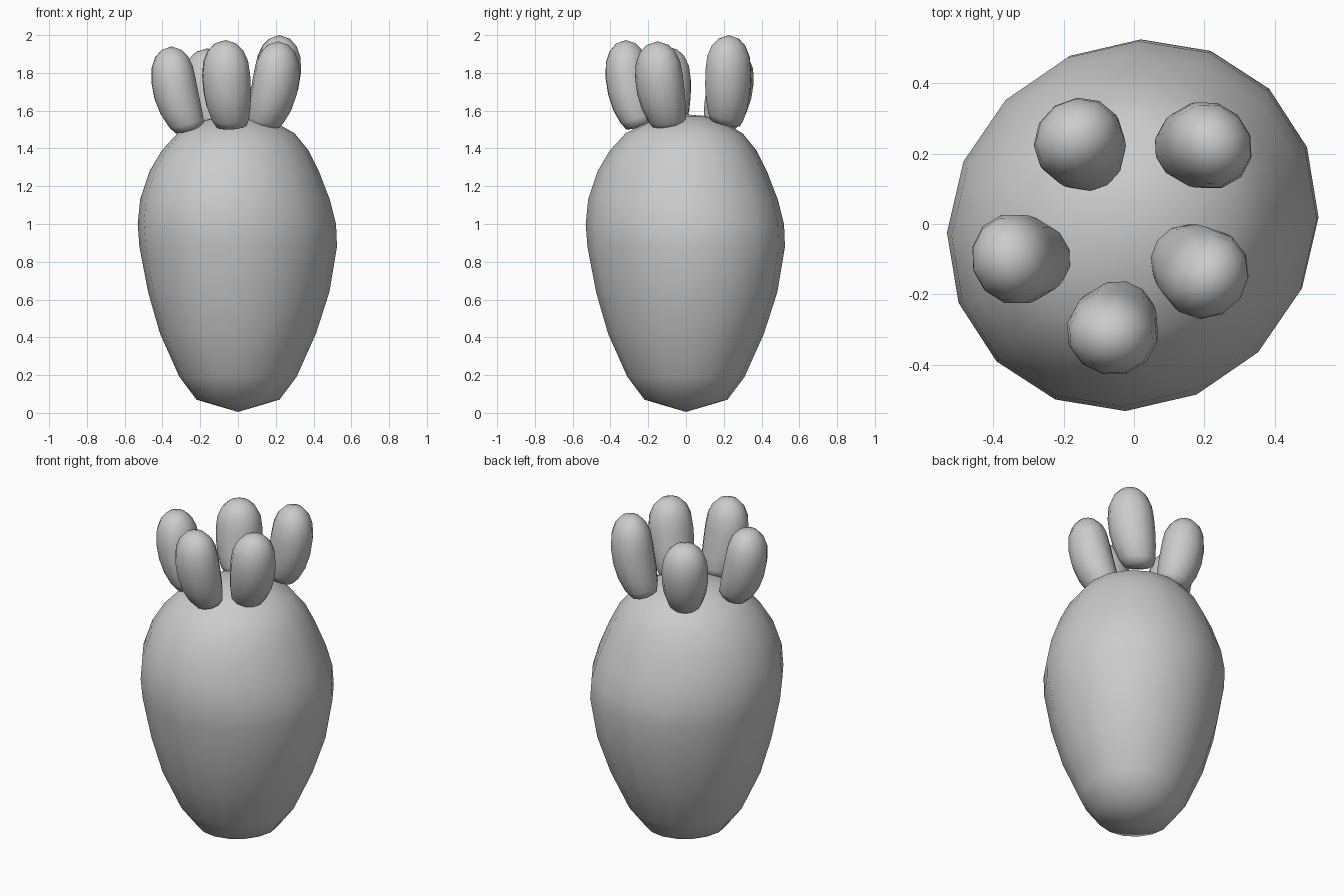
import bpy, bmesh, math
from mathutils import Vector

if "Cube" in bpy.data.objects:
    bpy.data.objects.remove(bpy.data.objects["Cube"])


def skin(name, rings, bottom, top):
    """Join rings of points into a smooth closed skin with a pole at each end."""
    bm = bmesh.new()
    loops = [[bm.verts.new(p) for p in ring] for ring in rings]
    n = len(loops[0])
    lo, hi = bm.verts.new(bottom), bm.verts.new(top)
    for i in range(n):
        j = (i + 1) % n
        bm.faces.new((lo, loops[0][j], loops[0][i]))
        bm.faces.new((hi, loops[-1][i], loops[-1][j]))
        for a, b in zip(loops, loops[1:]):
            bm.faces.new((a[i], a[j], b[j], b[i]))
    for f in bm.faces:
        f.smooth = True
    me = bpy.data.meshes.new(name)
    bm.to_mesh(me)
    bm.free()
    ob = bpy.data.objects.new(name, me)
    bpy.context.collection.objects.link(ob)
    return ob


# Root body: 16-sided lathe (height, radius, sideways shift), slightly oval on the diagonal
profile = [(0.07, 0.22, 0), (0.19, 0.31, 0), (0.42, 0.413, 0), (0.64, 0.48, 0.004),
           (0.88, 0.523, 0.001), (1.0, 0.525, -0.006), (1.13, 0.502, -0.016),
           (1.28, 0.448, -0.02), (1.39, 0.388, -0.015), (1.48, 0.31, -0.01),
           (1.54, 0.2, -0.005), (1.572, 0.1, 0)]
OVAL = 0.035
body = []
for z, r, s in profile:
    ring = []
    for k in range(16):
        x, y = r * math.cos(k * math.tau / 16), r * math.sin(k * math.tau / 16)
        ring.append((s + x + OVAL * y, s + y + OVAL * x, z))
    body.append(ring)
skin("root_body", body, (0, 0, 0.005), (0, 0, 1.58))

# Stubby leaves curving outward then up: (base x, y, z), (tip x, y, z)
leaves = [((-0.033, -0.235, 1.51), (-0.066, -0.318, 1.974)),
          ((-0.25, -0.095, 1.49), (-0.352, -0.1, 1.94)),
          ((-0.115, 0.172, 1.505), (-0.163, 0.244, 1.93)),
          ((0.135, 0.208, 1.525), (0.22, 0.226, 2.0)),
          ((0.122, -0.085, 1.505), (0.213, -0.15, 1.967))]
shape = [(0.025, 0.64), (0.1, 0.78), (0.25, 0.92), (0.42, 0.99), (0.6, 1.0),
         (0.76, 0.93), (0.88, 0.74), (0.96, 0.45)]
for n, (b, t) in enumerate(leaves):
    b, t = Vector(b), Vector(t)
    out = Vector((t.x, t.y, 0)).normalized()
    side = Vector((-out.y, out.x, 0))
    rings = []
    for u, w in shape:
        f = 1 - (1 - u) ** 2.5
        c = Vector((b.x + (t.x - b.x) * f, b.y + (t.y - b.y) * f, b.z + (t.z - b.z) * u))
        ring = []
        for k in range(12):
            a = k * math.tau / 12
            p = c + out * (0.119 * w * math.cos(a)) + side * (0.13 * w * math.sin(a))
            # lean the lower rings with the bend
            p.z -= 0.3 * (1 - u) * 0.119 * w * math.cos(a)
            ring.append(p)
        rings.append(ring)
    skin(f"leaf_{n + 1}", rings, b, t)
